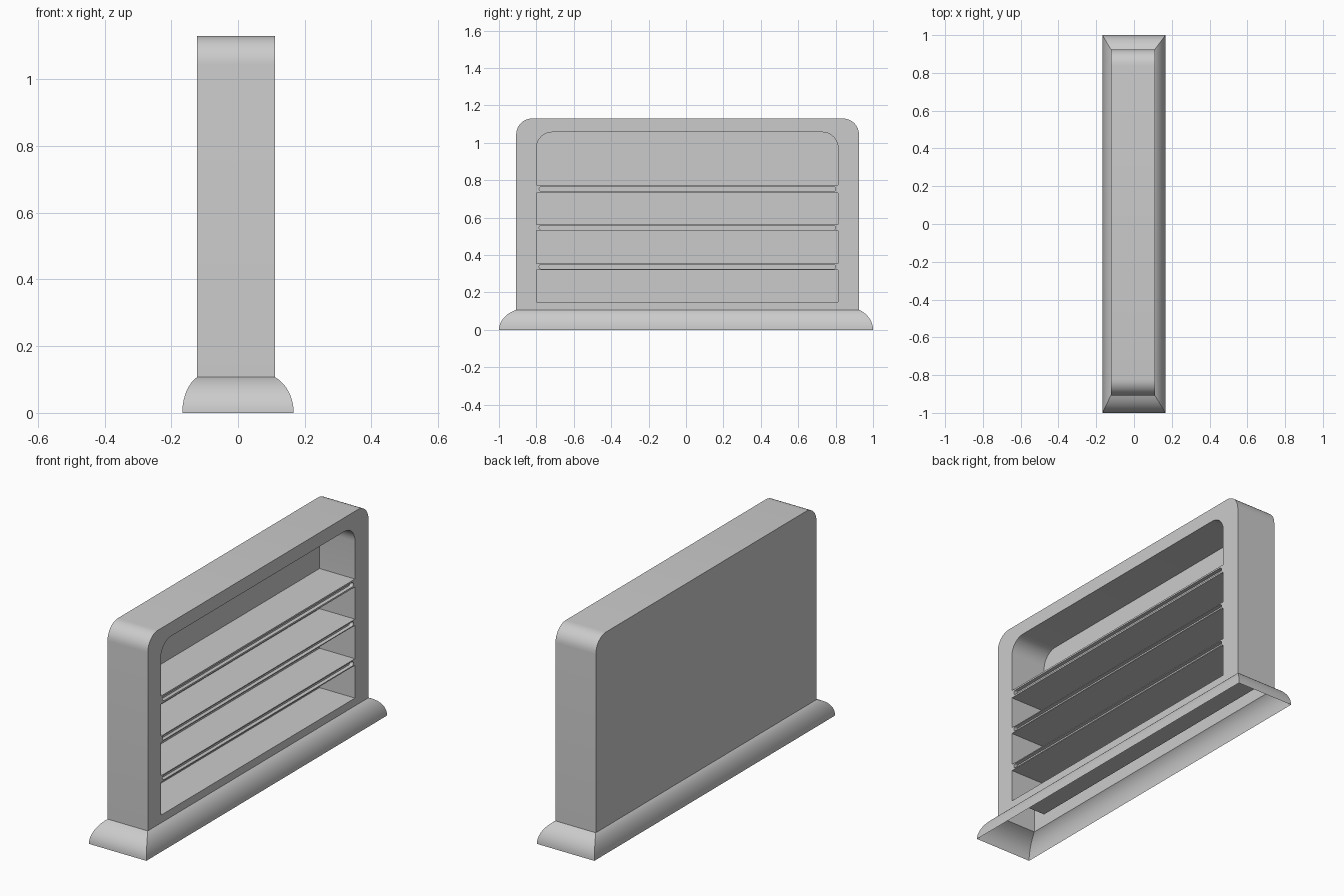
import bpy, bmesh
from math import sin, cos, pi, radians

if "Cube" in bpy.data.objects:
    bpy.data.objects.remove(bpy.data.objects["Cube"])

X0, X1, Y0, Y1 = -0.123, 0.111, -0.908, 0.925   # cabinet footprint
Z0, Z1 = 0.107, 1.13                            # cabinet bottom and top
BACK = -0.095                                   # rear of the compartments


def outline(y0, y1, z0, z1, top=0.0, bottom=0.0, n=8):
    """Rectangle in the YZ plane with rounded top and/or bottom corners."""
    pts = []
    for sy, sz, start in ((1, -1, -90), (1, 1, 0), (-1, 1, 90), (-1, -1, 180)):
        r = top if sz > 0 else bottom
        cy = y1 - r if sy > 0 else y0 + r
        cz = z1 - r if sz > 0 else z0 + r
        for i in range(n + 1 if r else 1):
            a = radians(start + 90 * i / n)
            pts.append((cy + r * cos(a), cz + r * sin(a)))
    return pts


def prism(bm, pts, x0, x1):
    """Extrude a YZ outline from x0 to x1."""
    back = [bm.verts.new((x0, y, z)) for y, z in pts]
    front = [bm.verts.new((x1, y, z)) for y, z in pts]
    bm.faces.new(back[::-1])
    bm.faces.new(front)
    for i in range(len(pts)):
        j = (i + 1) % len(pts)
        bm.faces.new((back[i], back[j], front[j], front[i]))


def make(name, bm):
    me = bpy.data.meshes.new(name)
    bmesh.ops.recalc_face_normals(bm, faces=bm.faces[:])
    bm.to_mesh(me)
    bm.free()
    ob = bpy.data.objects.new(name, me)
    bpy.context.collection.objects.link(ob)
    return ob


def activate(ob):
    bpy.ops.object.select_all(action='DESELECT')
    ob.select_set(True)
    bpy.context.view_layer.objects.active = ob


def smooth(ob):
    activate(ob)
    bpy.ops.object.shade_smooth_by_angle(angle=radians(30))


# Cabinet block with rounded top corners
bm = bmesh.new()
prism(bm, outline(Y0, Y1, Z0, Z1, top=0.085), X0, X1)
cabinet = make("cabinet", bm)

# Compartments, and a shallow groove along each shelf edge
bm = bmesh.new()
for z0, z1, r in ((0.148, 0.32, 0), (0.355, 0.53, 0),
                  (0.563, 0.732, 0), (0.774, 1.057, 0.085)):
    prism(bm, outline(-0.80, 0.813, z0, z1, top=r), BACK, X1 + 0.1)
for z in (0.3375, 0.5465, 0.753):
    prism(bm, outline(-0.785, 0.80, z - 0.012, z + 0.012, 0.011, 0.011, 5),
          X1 - 0.02, X1 + 0.1)
cutter = make("compartment_cutter", bm)
cutter.hide_render = True

mod = cabinet.modifiers.new("compartments", 'BOOLEAN')
mod.operation = 'DIFFERENCE'
mod.solver = 'EXACT'
mod.object = cutter
activate(cabinet)
bpy.ops.object.modifier_apply(modifier=mod.name)
bpy.data.objects.remove(cutter)

# The cabinet is a shell, open underneath
bm = bmesh.new()
bm.from_mesh(cabinet.data)
under = [f for f in bm.faces if f.calc_center_median().z < Z0 + 0.001]
bmesh.ops.delete(bm, geom=under, context='FACES')
bm.to_mesh(cabinet.data)
bm.free()
smooth(cabinet)

# Flared base moulding: mitred rectangular rings along an arc
bm = bmesh.new()
BX, BY, ARC, STEPS = 0.167, 1.0, radians(65), 10
rings = []
for i in range(STEPS + 1):
    a = ARC * i / STEPS
    s = (1 - cos(a)) / (1 - cos(ARC))
    z = Z0 * sin(a) / sin(ARC)
    xa, xb = -BX + (X0 + BX) * s, BX + (X1 - BX) * s
    ya, yb = -BY + (Y0 + BY) * s, BY + (Y1 - BY) * s
    rings.append([bm.verts.new((x, y, z)) for x, y in
                  ((xa, ya), (xb, ya), (xb, yb), (xa, yb))])
for lo, hi in zip(rings, rings[1:]):
    for k in range(4):
        j = (k + 1) % 4
        bm.faces.new((lo[k], lo[j], hi[j], hi[k]))
smooth(make("base_moulding", bm))
